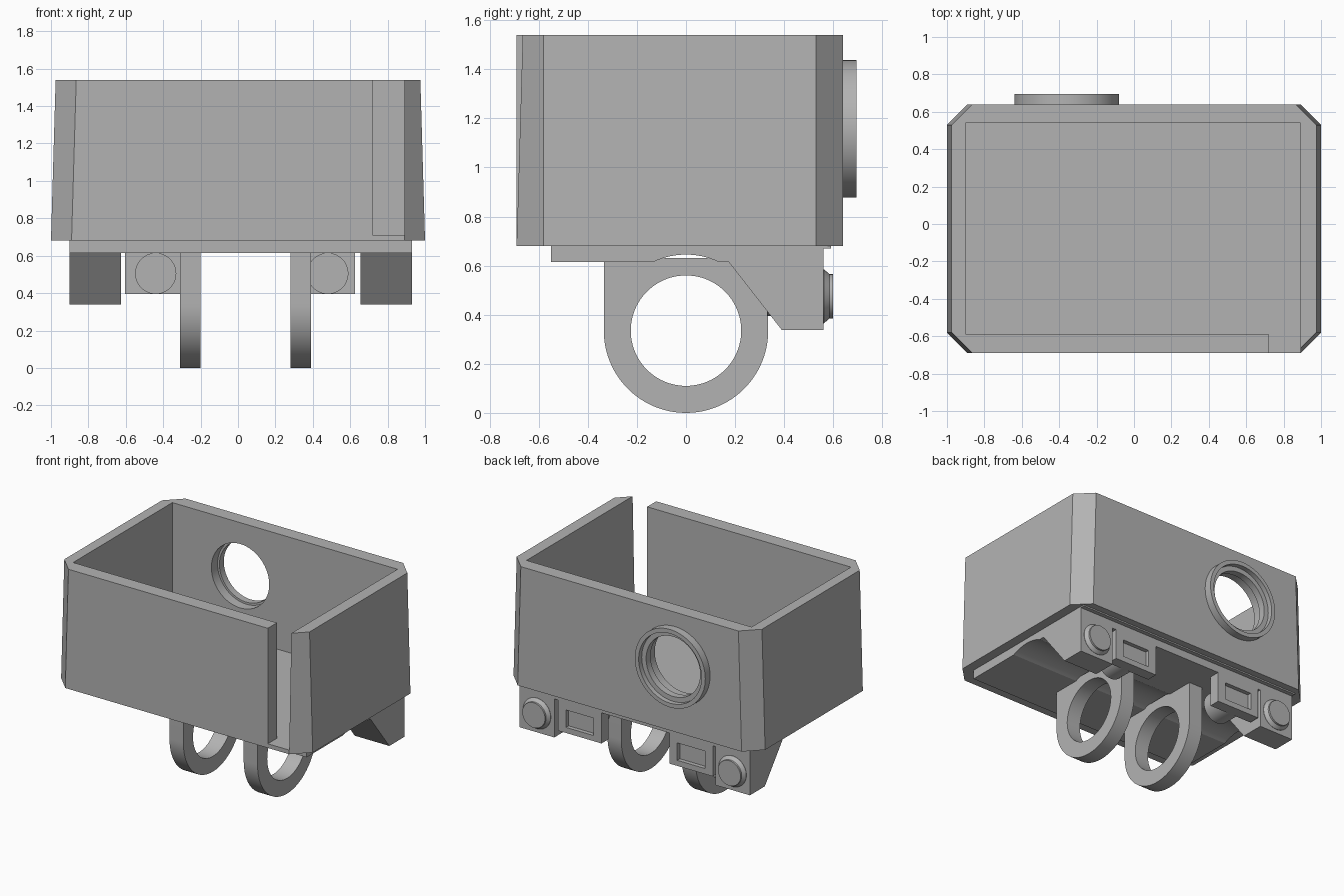
import bpy, bmesh
from math import sin, cos, pi, radians

if "Cube" in bpy.data.objects:
    bpy.data.objects.remove(bpy.data.objects["Cube"])

GREY = (0.45, 0.45, 0.45, 1)
grey = bpy.data.materials.new("plain_grey")
grey.use_nodes = True
grey.diffuse_color = GREY
grey.node_tree.nodes["Principled BSDF"].inputs["Base Color"].default_value = GREY


def place(axis, u, v, w):
    return {"X": (w, u, v), "Y": (u, w, v), "Z": (u, v, w)}[axis]


def loft(name, axis, loops, closed=False):
    """Skin a list of (offset, outline) sections; cap the ends or close the loop."""
    bm = bmesh.new()
    rows = [[bm.verts.new(place(axis, u, v, w)) for u, v in pts] for w, pts in loops]
    n = len(rows[0])
    pairs = list(zip(rows, rows[1:])) + ([(rows[-1], rows[0])] if closed else [])
    for a, b in pairs:
        for i in range(n):
            bm.faces.new((a[i], a[(i + 1) % n], b[(i + 1) % n], b[i]))
    if not closed:
        bm.faces.new(rows[0])
        bm.faces.new(rows[-1])
    bmesh.ops.recalc_face_normals(bm, faces=bm.faces)
    mesh = bpy.data.meshes.new(name)
    bm.to_mesh(mesh)
    bm.free()
    mesh.materials.append(grey)
    ob = bpy.data.objects.new(name, mesh)
    bpy.context.collection.objects.link(ob)
    return ob


def prism(name, axis, pts, lo, hi):
    return loft(name, axis, [(lo, pts), (hi, pts)])


def box(name, x0, x1, y0, y1, z0, z1):
    return prism(name, "Z", [(x0, y0), (x1, y0), (x1, y1), (x0, y1)], z0, z1)


def circle(u, v, r, n=64):
    return [(u + r * cos(2 * pi * i / n), v + r * sin(2 * pi * i / n)) for i in range(n)]


def turned(name, x, z, profile, closed=False):
    return loft(name, "Y", [(y, circle(x, z, r)) for r, y in profile], closed)


def cut(ob, *cutters):
    for c in cutters:
        c.hide_render = True
        mod = ob.modifiers.new("cut", "BOOLEAN")
        mod.operation, mod.solver, mod.object = "DIFFERENCE", "EXACT", c
    bpy.context.view_layer.update()
    result = bpy.data.meshes.new_from_object(
        ob.evaluated_get(bpy.context.evaluated_depsgraph_get()))
    ob.modifiers.clear()
    ob.data = result
    for c in cutters:
        bpy.data.objects.remove(c)


def octagon(x, cx, y0=-0.69, y1=0.64, c=0.11):
    return [(-cx, y0), (cx, y0), (x, y0 + c), (x, y1 - c),
            (cx, y1), (-cx, y1), (-x, y1 - c), (-x, y0 + c)]


# Open case: chamfered corners, sides leaning in, front slot and round port
LENS_X, LENS_Z = -0.36, 1.157
case = loft("case", "Z", [(0.68, octagon(1.0, 0.89)), (1.54, octagon(0.975, 0.865))])
cut(case,
    box("cavity", -0.9, 0.89, -0.587, 0.54, 0.71, 1.7),
    box("slot", 0.72, 0.89, -0.9, -0.5, 0.71, 1.7),
    turned("port", LENS_X, LENS_Z, [(0.23, 0.45), (0.23, 0.75)]))

# Stepped collar around the port
turned("port_collar", LENS_X, LENS_Z,
       [(0.28, 0.63), (0.28, 0.695), (0.25, 0.695), (0.25, 0.66), (0.215, 0.66),
        (0.215, 0.61), (0.23, 0.61), (0.23, 0.63)], closed=True)

# Base plate with a shallow round channel running across it
plate = box("base_plate", -0.90, 0.93, -0.55, 0.56, 0.615, 0.685)
cut(plate, prism("channel", "X", circle(0, 0.335, 0.31, 96), -1.2, 1.2))
box("base_lip", -0.90, 0.93, 0.5, 0.59, 0.67, 0.685)

for side, label in ((1, "left"), (-1, "right")):
    # Mounting ring: round below, straight sides up to the plate
    x = 0.04 + side * 0.295
    R, mid = 0.335, 0.335
    outline = [(R * cos(a), mid + R * sin(a)) for a in (pi + pi * i / 48 for i in range(49))]
    outline += [(R, 0.63), (-R, 0.63)]
    ring = prism("mount_ring_" + label, "X", outline, x - 0.055, x + 0.055)
    cut(ring, prism("bore", "X", circle(0, mid, 0.225, 96), x - 0.2, x + 0.2))

    # Sloped outer block with a round button
    a, b = sorted((0.015 + side * 0.64, 0.015 + side * 0.915))
    prism("outer_block_" + label, "X",
          [(0.17, 0.62), (0.39, 0.338), (0.56, 0.338), (0.56, 0.62)], a, b)
    turned("button_" + label, (a + b) / 2, 0.475,
           [(0.11, 0.555), (0.11, 0.562), (0.09, 0.585), (0.09, 0.598)])

    # Socket block with a rectangular recess and a cable barrel in front
    a, b = sorted((0.01 + side * 0.27, 0.01 + side * 0.615))
    c = (a + b) / 2
    socket = box("socket_block_" + label, a, b, 0.48, 0.56, 0.395, 0.62)
    cut(socket, box("recess", c - 0.11, c + 0.11, 0.53, 0.6, 0.435, 0.56))
    turned("cable_barrel_" + label, 0.02 + side * 0.46, 0.505, [(0.11, 0.33), (0.11, 0.485)])

# Smooth round surfaces, keep edges crisp
bpy.ops.object.select_all(action="DESELECT")
for ob in bpy.context.collection.objects:
    if ob.type == "MESH":
        ob.select_set(True)
        bpy.context.view_layer.objects.active = ob
bpy.ops.object.shade_smooth_by_angle(angle=radians(20))
